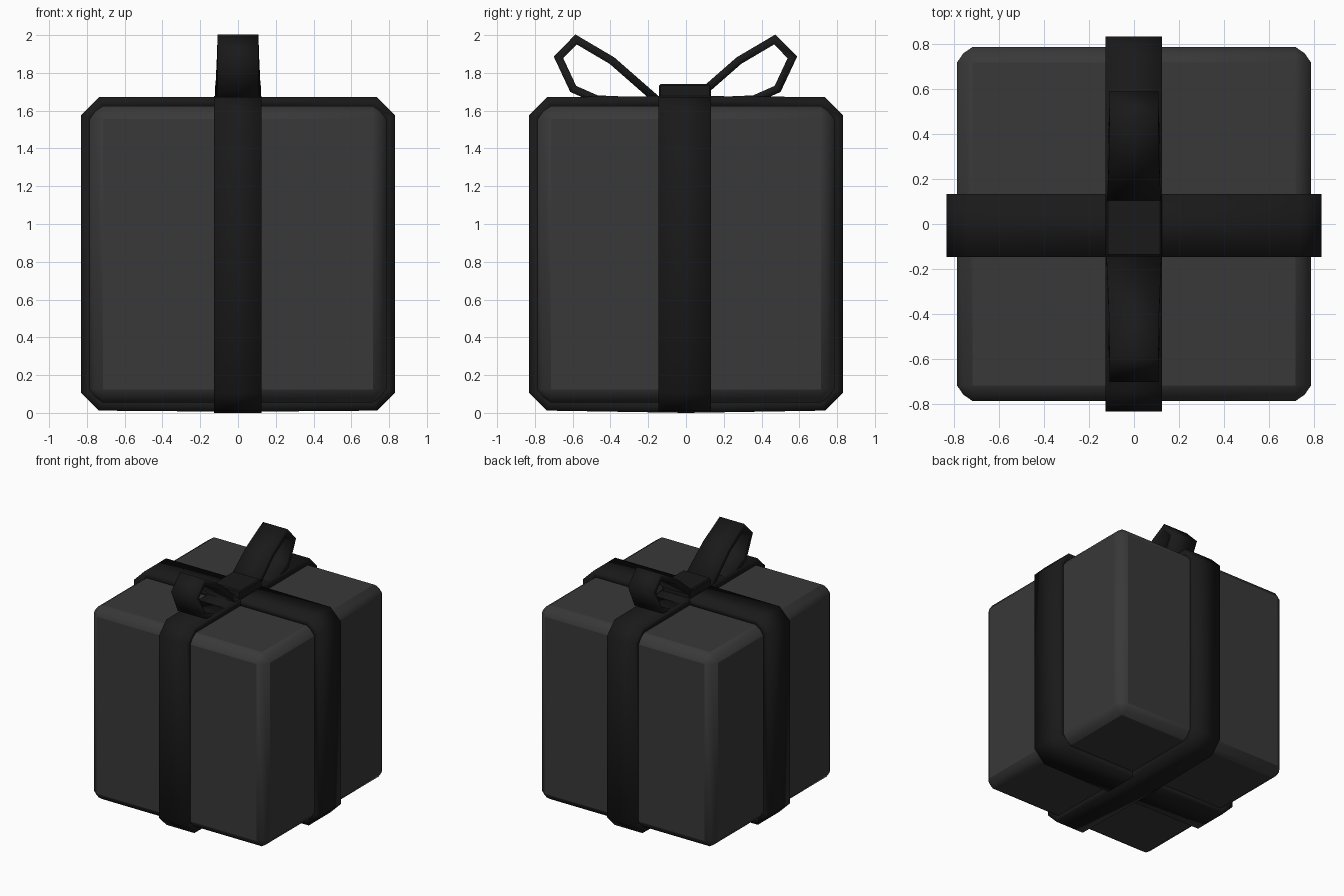
import bpy, bmesh

if "Cube" in bpy.data.objects:
    bpy.data.objects.remove(bpy.data.objects["Cube"])


def paint(ob, name, v):
    mat = bpy.data.materials.get(name) or bpy.data.materials.new(name)
    mat.diffuse_color = (v, v, v, 1)
    mat.use_nodes = True
    mat.node_tree.nodes["Principled BSDF"].inputs["Base Color"].default_value = mat.diffuse_color
    ob.data.materials.append(mat)


def smooth(ob, angle):
    bpy.ops.object.select_all(action='DESELECT')
    ob.select_set(True)
    bpy.context.view_layer.objects.active = ob
    bpy.ops.object.shade_smooth_by_angle(angle=angle)


def block(name, size, loc, bevel):
    bpy.ops.mesh.primitive_cube_add(size=1, location=loc)
    ob = bpy.context.object
    ob.name = name
    ob.scale = size
    bpy.ops.object.transform_apply(location=False, rotation=False, scale=True)
    m = ob.modifiers.new("bevel", 'BEVEL')
    m.width, m.segments = bevel, 2 if bevel > 0.05 else 1
    m.profile = 0.35 if bevel > 0.05 else 0.5
    return ob


def strip(name, path, widths, thick, closed=False, along='y', shift=0.0):
    """Ribbon following a (run, z) path, spread sideways and thickened."""
    bm = bmesh.new()
    pairs = []
    for (r, z), w in zip(path, widths):
        pairs.append([bm.verts.new((s * w + shift, r, z) if along == 'y' else (r, s * w + shift, z))
                      for s in (-1, 1)])
    n = len(pairs)
    for i in range(n if closed else n - 1):
        a, b = pairs[i], pairs[(i + 1) % n]
        bm.faces.new((a[0], a[1], b[1], b[0]))
    me = bpy.data.meshes.new(name)
    bm.to_mesh(me)
    bm.free()
    ob = bpy.data.objects.new(name, me)
    bpy.context.collection.objects.link(ob)
    m = ob.modifiers.new("thickness", 'SOLIDIFY')
    m.thickness, m.offset, m.use_even_offset = thick, 0, True
    paint(ob, "ribbon", 0.01)
    smooth(ob, 0.5)
    return ob


# Gift box
box = block("gift_box", (1.57, 1.57, 1.57), (0, 0, 0.84), 0.07)
paint(box, "wrapping", 0.04)
smooth(box, 1.2)


# Two wrapped ribbon bands with cut corners
def band(top, bottom):
    h, c, lo, hi = 0.80, 0.077, 0.042, 1.642
    half = [(0, bottom), (h - c, lo), (h, lo + c), (h, hi - c), (h - c, hi), (0, top)]
    return half + [(-r, z) for r, z in half[-2:0:-1]]


strip("ribbon_front_to_back", band(1.648, 0.030), [0.125] * 10, 0.06, True, 'y', -0.001)
strip("ribbon_side_to_side", band(1.644, 0.036), [0.139] * 10, 0.06, True, 'x', -0.007)

# Knot over the crossing
knot = block("knot", (0.245, 0.275, 0.12), (0, -0.006, 1.68), 0.008)
paint(knot, "ribbon", 0.01)

# Bow loops, the front one sitting further out
loop = [(0.04, 1.655), (0.28, 1.865), (0.47, 1.977), (0.563, 1.882),
        (0.485, 1.715), (0.36, 1.66), (0.12, 1.65)]
widths = [0.122, 0.112, 0.108, 0.108, 0.11, 0.115, 0.122]
strip("bow_loop_back", loop, widths, 0.042)
strip("bow_loop_front", [(-r - 0.112, z) for r, z in loop], widths, 0.042)
